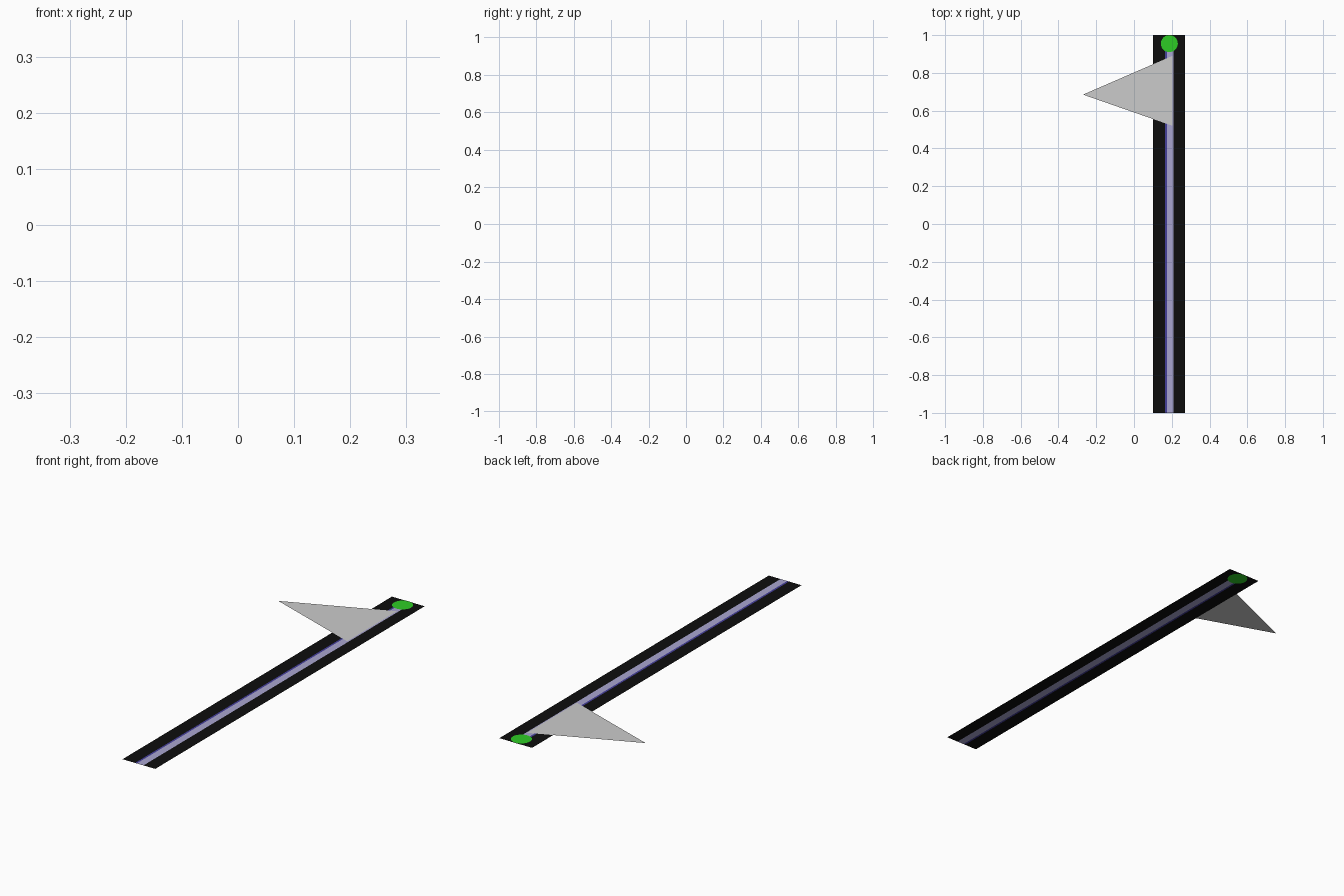
import bpy, bmesh, math

if "Cube" in bpy.data.objects:
    bpy.data.objects.remove(bpy.data.objects["Cube"])


def material(name, rgb):
    m = bpy.data.materials.new(name)
    m.diffuse_color = (*rgb, 1)
    m.use_nodes = True
    m.node_tree.nodes["Principled BSDF"].inputs["Base Color"].default_value = m.diffuse_color
    return m


black = material("black", (0.004, 0.004, 0.004))
lavender = material("lavender", (0.40, 0.38, 0.64))
blue = material("blue", (0.06, 0.05, 0.33))
green = material("green", (0.027, 0.60, 0.018))
grey = material("light_grey", (0.60, 0.60, 0.60))


def sheet(name, polygons, z, mats, pick=None, flip=False):
    """Flat part made of one or more outline polygons at height z."""
    bm = bmesh.new()
    for pts in polygons:
        f = bm.faces.new([bm.verts.new((x, y, z)) for x, y in pts])
        if (f.normal_update() or f.normal.z < 0) != flip:
            f.normal_flip()
        if pick:
            f.material_index = pick(f.calc_center_median().x)
    bmesh.ops.remove_doubles(bm, verts=bm.verts, dist=1e-5)
    me = bpy.data.meshes.new(name)
    bm.to_mesh(me)
    bm.free()
    for m in mats:
        me.materials.append(m)
    ob = bpy.data.objects.new(name, me)
    bpy.context.collection.objects.link(ob)
    return ob


# Backing strip with the pole and its narrow blue edge cut into it
cuts = [0.10, 0.165, 0.174, 0.209, 0.27]
strips = [[(a, -1), (b, -1), (b, 1), (a, 1)] for a, b in zip(cuts, cuts[1:])]
sheet("strip_and_pole", strips, 0.001, [black, blue, lavender],
      lambda x: 1 if 0.165 < x < 0.174 else 2 if 0.174 < x < 0.209 else 0)

# Round finial, seen from both sides of the strip
disc = [(0.187 + 0.045 * math.cos(t * math.tau / 32),
         0.955 + 0.045 * math.sin(t * math.tau / 32)) for t in range(32)]
sheet("finial_top", [disc], 0.002, [green])
sheet("finial_underside", [disc], 0.0, [green], flip=True)

# Short stretch of black closing the pole above the finial
cap = [(0.16, 0.96), (0.212, 0.96), (0.212, 1.0), (0.16, 1.0)]
sheet("strip_end_top", [cap], 0.0015, [black])
sheet("strip_end_underside", [cap], 0.0005, [black], flip=True)

# Triangular pennant lying on the pole
sheet("pennant", [[(0.203, 0.52), (0.203, 0.89), (-0.27, 0.685)]], 0.002, [grey])
